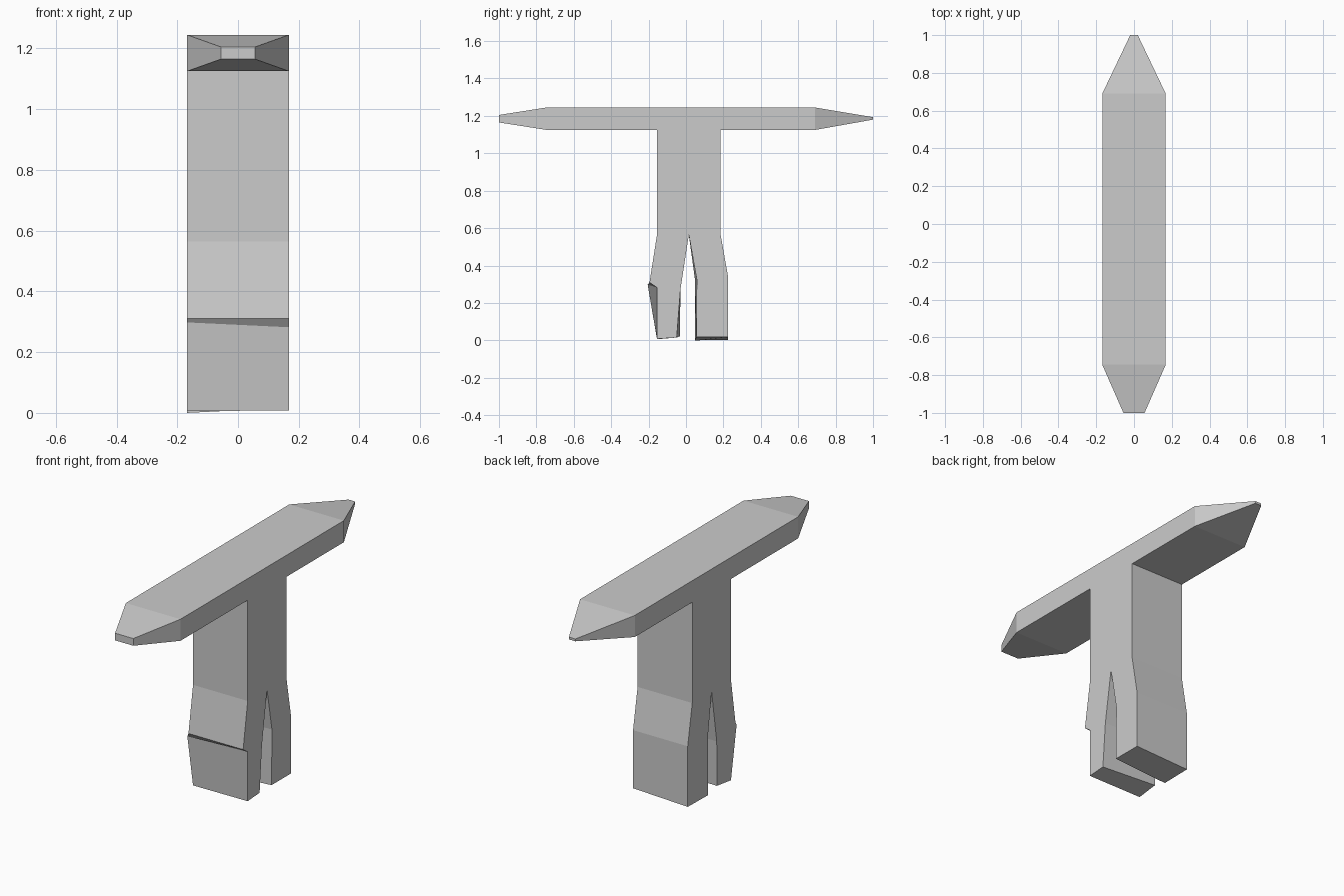
import bpy
import bmesh

if "Cube" in bpy.data.objects:
    bpy.data.objects.remove(bpy.data.objects["Cube"])

W = 0.168  # half width

grey = bpy.data.materials.new("light grey")
grey.diffuse_color = (0.6, 0.6, 0.6, 1)
grey.use_nodes = True
grey.node_tree.nodes["Principled BSDF"].inputs["Base Color"].default_value = grey.diffuse_color


def loft(name, rings, caps=(True, True)):
    """Skin matching closed rings of points, with optional end caps."""
    bm = bmesh.new()
    loops = [[bm.verts.new(p) for p in ring] for ring in rings]
    n = len(loops[0])
    for a, b in zip(loops, loops[1:]):
        for i in range(n):
            j = (i + 1) % n
            bm.faces.new((a[i], a[j], b[j], b[i]))
    for loop, cap in zip((loops[0], loops[-1]), caps):
        if cap:
            bm.faces.new(loop)
    bmesh.ops.recalc_face_normals(bm, faces=bm.faces)
    mesh = bpy.data.meshes.new(name)
    bm.to_mesh(mesh)
    bm.free()
    mesh.materials.append(grey)
    obj = bpy.data.objects.new(name, mesh)
    bpy.context.collection.objects.link(obj)
    return obj


# Bar: rectangles along y (y, half width, low z, high z), tapering to both ends
sections = [(-1.0, 0.056, 1.165, 1.205), (-0.745, W, 1.125, 1.245),
            (0.69, W, 1.125, 1.245), (1.0, 0.02, 1.18, 1.193)]
loft("top_bar", [[(-w, y, lo), (w, y, lo), (w, y, hi), (-w, y, hi)]
                 for y, w, lo, hi in sections])

# Post splitting into two legs: (y, z) outlines of the two sides,
# slightly different so that the legs twist
right = [(-0.155, 1.125), (-0.155, 0.565), (-0.195, 0.31), (-0.155, 0.282),
         (-0.155, 0.008), (-0.05, 0.015), (-0.03, 0.27), (0.015, 0.565),
         (0.058, 0.325), (0.055, 0.017), (0.225, 0.017), (0.225, 0.34),
         (0.185, 0.565), (0.185, 1.125)]
left = list(right)
left[3] = (-0.205, 0.298)
left[4] = (-0.155, 0.006)
left[5] = (-0.032, 0.022)
left[8] = (0.048, 0.325)
left[9] = (0.048, 0.0)
left[10] = (0.225, 0.003)
post = loft("post_and_legs", [[(-W, y, z) for y, z in left],
                              [(W, y, z) for y, z in right]])
